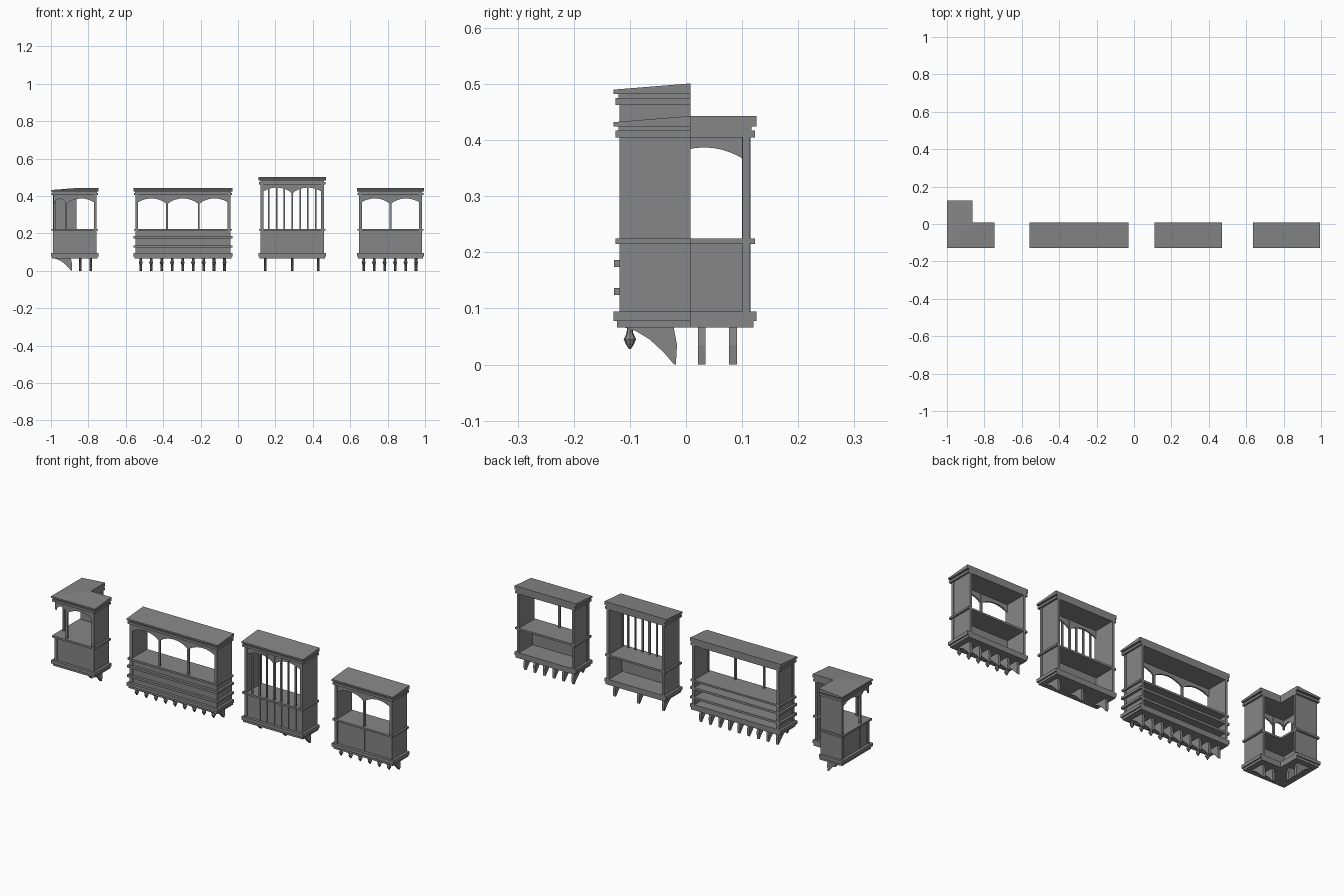
import bpy, bmesh, math

cube = bpy.data.objects.get("Cube")
if cube:
    bpy.data.objects.remove(cube, do_unlink=True)

grey = bpy.data.materials.new("weathered_grey")
grey.use_nodes = True
grey.diffuse_color = (0.24, 0.24, 0.24, 1)
grey.node_tree.nodes["Principled BSDF"].inputs["Base Color"].default_value = (0.24, 0.24, 0.24, 1)

FRONT, BACK = -0.117, 0.008      # body depth
CORNER = 0.871                   # diagonal mirror offset of the corner bay
LIP = 0.012                      # overhang of mouldings


def part(name, solids, wing=False):
    """One object from (bottom ring, top ring) solids; wing=True mirrors a copy across the diagonal."""
    bm = bmesh.new()
    for flip in ((False, True) if wing else (False,)):
        for low, high in solids:
            rings = [[bm.verts.new((y - CORNER, x + CORNER, z) if flip else (x, y, z))
                      for x, y, z in ring] for ring in (low, high)]
            a, b = rings
            n = len(a)
            bm.faces.new(a)
            if n == 6 and name.endswith("cap"):      # two roof slopes meeting on a hip
                bm.faces.new(b[0:4])
                bm.faces.new([b[0], b[3], b[4], b[5]])
            else:
                bm.faces.new(b)
            for i in range(n):
                j = (i + 1) % n
                bm.faces.new((a[i], a[j], b[j], b[i]))
    bmesh.ops.recalc_face_normals(bm, faces=bm.faces)
    mesh = bpy.data.meshes.new(name)
    bm.to_mesh(mesh)
    bm.free()
    mesh.materials.append(grey)
    obj = bpy.data.objects.new(name, mesh)
    bpy.context.collection.objects.link(obj)
    return obj


def slab(outline, z0, z1):
    return ([(x, y, z0) for x, y in outline], [(x, y, z1) for x, y in outline])


def box(x0, x1, y0, y1, z0, z1):
    return slab([(x0, y0), (x1, y0), (x1, y1), (x0, y1)], z0, z1)


def post(x, y, half, z0, z1):
    return box(x - half, x + half, y - half, y + half, z0, z1)


def arch(x0, x1, spring, crown, top):
    """Front spandrel panel with a segmental arch cut from its lower edge."""
    pts = [(x0, top)]
    for i in range(11):
        t = i / 10
        pts.append((x0 + (x1 - x0) * t, spring + (crown - spring) * math.sin(math.pi * t) ** 0.7))
    pts.append((x1, top))
    return tuple([(x, y, z) for x, z in pts] for y in (FRONT + 0.002, FRONT + 0.010))


def corbel(x):
    pts = [(-0.112, 0.067), (-0.09, 0.06), (-0.065, 0.045), (-0.04, 0.022),
           (-0.022, 0.001), (-0.018, 0), (-0.016, 0.035), (-0.022, 0.067)]
    return tuple([(x + s, y, z) for y, z in pts] for s in (-0.007, 0.007))


def finial(x):
    """Turned drop below the base, as stacked rings."""
    prof = [(0.005, 0.066), (0.006, 0.056), (0.011, 0.045), (0.007, 0.036), (0.002, 0.028)]
    rings = [[(x + r * math.cos(k * math.pi / 4), -0.1 + r * math.sin(k * math.pi / 4), z)
              for k in range(8)] for r, z in prof]
    return list(zip(rings, rings[1:]))


def rect(x0, x1):
    return lambda o: [(x0 - o, FRONT - o), (x1 + o, FRONT - o), (x1 + o, BACK), (x0 - o, BACK)]


def ell(o):
    x0, x1, xi, y1 = -0.988, -0.757, BACK - CORNER, 0.114
    return [(x0 - o, FRONT - o), (x1 + o, FRONT - o), (x1 + o, BACK),
            (xi, BACK), (xi, y1 + o), (x0 - o, y1 + o)]


def decks(name, foot, top, shelves=()):
    """Floor, shelf and roof layers shared by every bay."""
    part(name + "_floor", [slab(foot(0.006), 0.066, 0.078), slab(foot(LIP), 0.078, 0.095)])
    part(name + "_sill_shelf", [slab(foot(0.009), 0.215, 0.225)])
    if shelves:
        part(name + "_ledges", [slab(foot(0.011), z - 0.006, z + 0.006) for z in shelves])
    part(name + "_cornice", [slab(foot(0.009), top, top + 0.012), slab(foot(0.003), top + 0.012, top + 0.02)])
    low = foot(LIP)
    x_min, y_min = low[0]
    high = []
    for x, y in low:
        d = y - y_min if len(low) == 4 else min(x - x_min, y - y_min)
        high.append((x, y, top + 0.027 + 0.011 * min(1, d / 0.137)))
    part(name + "_roof_cap", [([(x, y, top + 0.019) for x, y in low], high)])


def bay(name, x0, x1, top, arches, corbels, shelves=(), bars=0, drops=True):
    """Straight bay open to the back."""
    decks(name, rect(x0, x1), top, shelves)
    wall = 0.012
    part(name + "_side_walls", [box(x, x + wall, FRONT + 0.004, BACK, 0.09, top + 0.002)
                                for x in (x0 + 0.001, x1 - wall - 0.001)])
    part(name + "_front_panel", [box(x0 + 0.005, x1 - 0.005, FRONT + 0.003, FRONT + 0.012, 0.09, 0.218)])
    part(name + "_corner_posts", [post(x, FRONT + 0.006, 0.0075, 0.09, top + 0.002)
                                  for x in (x0 + 0.0065, x1 - 0.0065)])
    step = (x1 - x0) / arches
    part(name + "_arches", [arch(x0 + i * step, x0 + (i + 1) * step, top - 0.05, top - 0.018, top + 0.002)
                            for i in range(arches)])
    part(name + "_mullions", [post(x0 + i * step, FRONT + 0.006, 0.005, 0.09, top) for i in range(1, arches)])
    if bars:
        gap = (x1 - x0) / (bars + 1)
        part(name + "_bars", [post(x0 + gap * (i + 1), FRONT + 0.004, 0.004, 0.09, top) for i in range(bars)])
    part(name + "_corbels", [corbel(x) for x in corbels])
    if drops:
        part(name + "_drops", [s for x in corbels for s in finial(x)])


# Straight bays
bay("wide_bay", -0.548, -0.041, 0.405, 3, [-0.52 + 0.056 * i for i in range(9)], shelves=(0.13, 0.18))
bay("tall_bay", 0.122, 0.458, 0.463, 2, [0.145, 0.29, 0.43], bars=7, drops=False)
bay("small_bay", 0.648, 0.982, 0.405, 2, [0.672 + 0.056 * i for i in range(6)])

# Corner bay, wrapping round the building edge
decks("corner_bay", ell, 0.405)
X0, XM, X1 = -0.988, -0.92, -0.757
part("corner_bay_end_walls", [box(X1 - 0.013, X1 - 0.001, FRONT + 0.004, BACK, 0.09, 0.407),
                              post(X1 - 0.0065, FRONT + 0.006, 0.0075, 0.09, 0.407)], wing=True)
part("corner_bay_panels", [box(X0 + 0.003, X1 - 0.005, FRONT + 0.003, FRONT + 0.012, 0.09, 0.218)], wing=True)
part("corner_bay_posts", [post(XM, FRONT + 0.006, 0.005, 0.09, 0.407)], wing=True)
part("corner_bay_lower_post", [post(X0 + 0.007, FRONT + 0.007, 0.0075, 0.09, 0.218)])
part("corner_bay_arches", [arch(XM, X1, 0.355, 0.387, 0.407), arch(X0 + 0.002, XM, 0.36, 0.385, 0.407)], wing=True)
part("corner_bay_corbels", [corbel(-0.843), corbel(-0.787)], wing=True)
